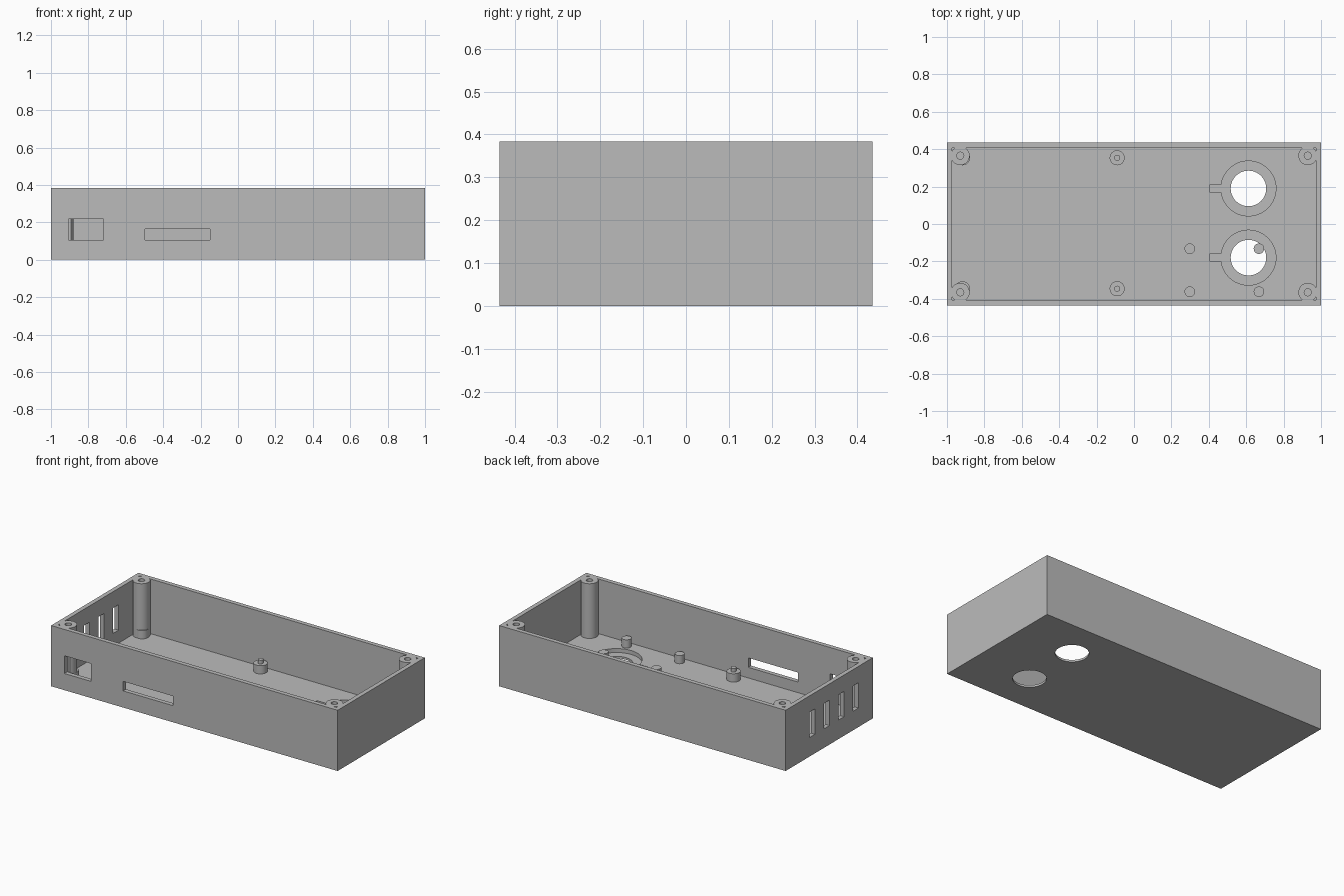
import bpy
from mathutils import Vector

if "Cube" in bpy.data.objects:
    bpy.data.objects.remove(bpy.data.objects["Cube"], do_unlink=True)

grey = bpy.data.materials.new("grey_plastic")
grey.use_nodes = True
grey.diffuse_color = (0.5, 0.5, 0.5, 1)
grey.node_tree.nodes["Principled BSDF"].inputs["Base Color"].default_value = (0.5, 0.5, 0.5, 1)

LENGTH, WIDTH, HEIGHT = 2.0, 0.87, 0.383
WALL, FLOOR = 0.028, 0.038


def box(name, lo, hi):
    lo, hi = Vector(lo), Vector(hi)
    bpy.ops.mesh.primitive_cube_add(size=1, location=(lo + hi) / 2)
    ob = bpy.context.object
    ob.name = name
    ob.scale = hi - lo
    bpy.ops.object.transform_apply(location=True, rotation=False, scale=True)
    ob.data.materials.append(grey)
    return ob


def cylinder(name, x, y, r, z0, z1, sides=48):
    bpy.ops.mesh.primitive_cylinder_add(vertices=sides, radius=r, depth=z1 - z0,
                                        location=(x, y, (z0 + z1) / 2))
    ob = bpy.context.object
    ob.name = name
    ob.data.materials.append(grey)
    return ob


def combine(target, tool, operation):
    """Apply a boolean and discard the tool."""
    bpy.context.view_layer.objects.active = target
    mod = target.modifiers.new(operation, 'BOOLEAN')
    mod.operation, mod.solver, mod.object = operation, 'EXACT', tool
    bpy.ops.object.modifier_apply(modifier=mod.name)
    bpy.data.objects.remove(tool, do_unlink=True)


def smooth(ob):
    bpy.ops.object.select_all(action='DESELECT')
    ob.select_set(True)
    bpy.context.view_layer.objects.active = ob
    bpy.ops.object.shade_smooth_by_angle(angle=0.6)


# Open tray
hx, hy = LENGTH / 2, WIDTH / 2
case = box("case", (-hx, -hy, 0), (hx, hy, HEIGHT))
combine(case, box("cavity", (-hx + WALL, -hy + WALL, FLOOR),
                  (hx - WALL, hy - WALL, HEIGHT + 0.1)), 'DIFFERENCE')

# Screw posts in the corners, flush with the rim
corners = [(sx * 0.929, sy * 0.365) for sx in (-1, 1) for sy in (-1, 1)]
for x, y in corners:
    combine(case, cylinder("post", x, y, 0.05, FLOOR / 2, HEIGHT), 'UNION')
for x, y in corners:
    combine(case, cylinder("screw_hole", x, y, 0.019, 0.15, HEIGHT + 0.1, 32), 'DIFFERENCE')

# Round openings in the floor, each in a keyed recess
for y in (0.19, -0.18):
    combine(case, cylinder("recess", 0.612, y, 0.147, 0.013, 0.1, 64), 'DIFFERENCE')
    combine(case, box("key_slot", (0.405, y - 0.021, 0.013), (0.5, y + 0.021, 0.1)), 'DIFFERENCE')
    combine(case, cylinder("opening", 0.612, y, 0.095, -0.1, 0.1, 64), 'DIFFERENCE')

# Connector windows in the front wall
for x0, x1, z1 in ((-0.907, -0.72, 0.217), (-0.497, -0.15, 0.165)):
    combine(case, box("window", (x0, -hy - 0.1, 0.105), (x1, -0.4, z1)), 'DIFFERENCE')

# Vent slots in the end wall
for i in range(4):
    y = 0.17 - i * 0.145
    combine(case, box("vent", (-hx - 0.1, y - 0.027, 0.12),
                      (-hx + WALL + 0.005, y + 0.027, 0.28)), 'DIFFERENCE')
smooth(case)

# Board standoffs with locating pins
for x in (-0.917, -0.09):
    for y in (0.354, -0.346):
        smooth(cylinder("standoff", x, y, 0.04, FLOOR - 0.01, 0.09))
        smooth(cylinder("locating_pin", x, y, 0.016, 0.08, 0.113, 32))

# Plain support pegs
for x in (0.298, 0.668):
    for y in (-0.132, -0.362):
        smooth(cylinder("support_peg", x, y, 0.028, FLOOR - 0.002, 0.09, 32))
